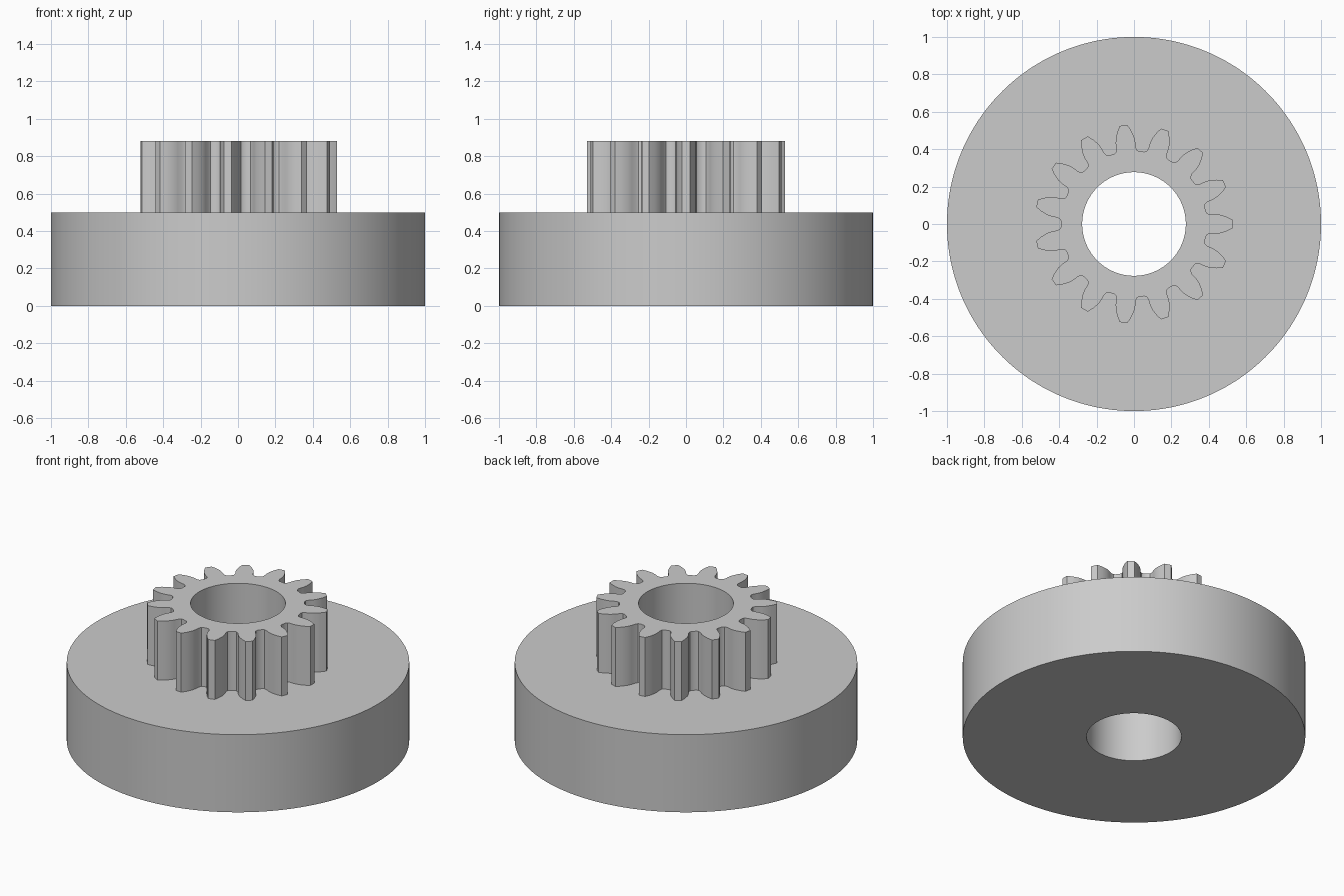
import bpy, bmesh
from math import sin, cos, tan, acos, radians, pi

cube = bpy.data.objects.get("Cube")
if cube:
    bpy.data.objects.remove(cube, do_unlink=True)

# Main dimensions
TEETH = 15
TIP_R = 0.53
BORE_R = 0.277
DISC_R = 1.0
DISC_TOP = 0.5
GEAR_TOP = 0.88
MODULE = 2 * TIP_R / (TEETH + 2)
PITCH_R = MODULE * TEETH / 2
ROOT_R = PITCH_R - 1.25 * MODULE
BASE_R = PITCH_R * cos(radians(20))


def involute(a):
    return tan(a) - a


def flank_angle(r):
    """Half angle of a tooth at radius r on the involute flank."""
    return pi / (2 * TEETH) + involute(radians(20)) - involute(acos(min(1, BASE_R / r)))


# Half tooth as (radius, angle): root, fillet, then involute flank to the tip
half = [(ROOT_R, radians(9.8)), (ROOT_R + 0.006, radians(8.2)), (ROOT_R + 0.021, radians(7.2))]
half += [(r, flank_angle(r)) for r in (BASE_R, PITCH_R, 0.5, TIP_R)]
tooth = [(r, -a) for r, a in half] + [(r, a) for r, a in reversed(half)]
gear_outline = [(r, a + t * 2 * pi / TEETH) for t in range(TEETH) for r, a in tooth]
COUNT = len(gear_outline)


def circle(r):
    return [(r, (i + 0.5) * 2 * pi / COUNT - pi / TEETH) for i in range(COUNT)]


# One closed solid: disc, toothed hub and through bore, skinned loop by loop
sections = [
    (circle(BORE_R), 0),
    (circle(DISC_R), 0),
    (circle(DISC_R), DISC_TOP),
    (gear_outline, DISC_TOP),
    (gear_outline, GEAR_TOP),
    (circle(BORE_R), GEAR_TOP),
]
bm = bmesh.new()
loops = [[bm.verts.new((r * cos(a), r * sin(a), z)) for r, a in pts] for pts, z in sections]
for lower, upper in zip(loops, loops[1:] + loops[:1]):
    for i in range(COUNT):
        j = (i + 1) % COUNT
        bm.faces.new((lower[i], lower[j], upper[j], upper[i]))
bmesh.ops.recalc_face_normals(bm, faces=bm.faces)
mesh = bpy.data.meshes.new("disc_with_pinion")
bm.to_mesh(mesh)
bm.free()
part = bpy.data.objects.new("disc_with_pinion", mesh)
bpy.context.collection.objects.link(part)

# Plain grey material
grey = bpy.data.materials.new("plain_grey")
grey.use_nodes = True
colour = (0.6, 0.6, 0.6, 1)
grey.diffuse_color = colour
grey.node_tree.nodes["Principled BSDF"].inputs["Base Color"].default_value = colour
mesh.materials.append(grey)

# Smooth curved walls, sharp rims and tooth corners
bpy.ops.object.select_all(action="DESELECT")
part.select_set(True)
bpy.context.view_layer.objects.active = part
bpy.ops.object.shade_smooth_by_angle(angle=radians(30))
